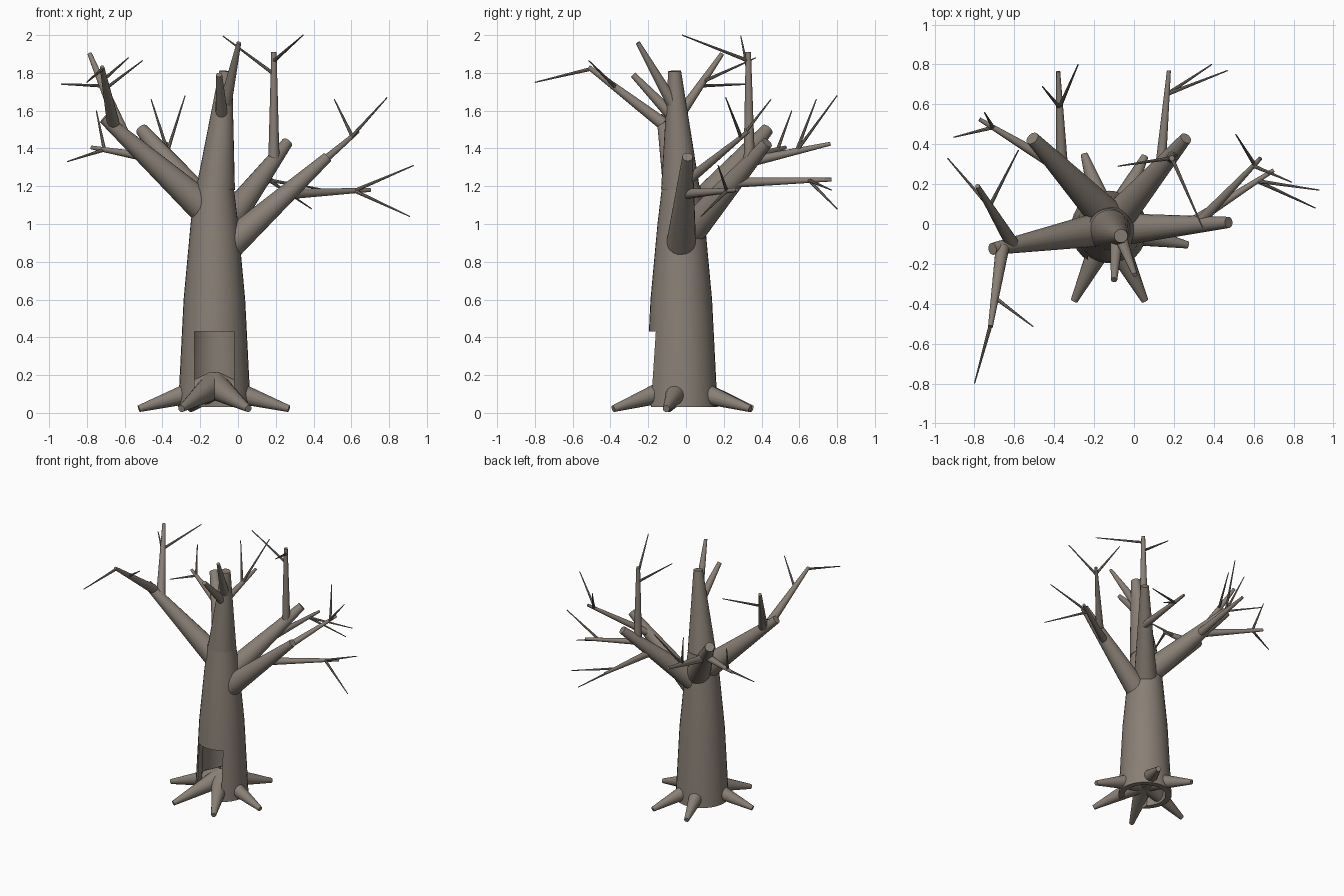
import bpy, bmesh, math
from mathutils import Vector

cube = bpy.data.objects.get("Cube")
if cube:
    bpy.data.objects.remove(cube, do_unlink=True)

BARK = (0.25, 0.213, 0.178, 1)
bark = bpy.data.materials.new("grey_brown_bark")
bark.use_nodes = True
bark.diffuse_color = BARK
shader = bark.node_tree.nodes["Principled BSDF"]
shader.inputs["Base Color"].default_value = BARK
shader.inputs["Roughness"].default_value = 0.9


def finish(name, bm):
    bmesh.ops.recalc_face_normals(bm, faces=bm.faces)
    mesh = bpy.data.meshes.new(name)
    bm.to_mesh(mesh)
    bm.free()
    mesh.materials.append(bark)
    obj = bpy.data.objects.new(name, mesh)
    bpy.context.collection.objects.link(obj)
    return obj


def smooth(obj):
    bpy.ops.object.select_all(action='DESELECT')
    obj.select_set(True)
    bpy.context.view_layer.objects.active = obj
    bpy.ops.object.shade_smooth_by_angle(angle=math.radians(35))


def limb(name, start, end, r1, r2, sides=16):
    """Tapered round limb between two points."""
    a, b = Vector(start), Vector(end)
    axis = b - a
    bm = bmesh.new()
    bmesh.ops.create_cone(bm, cap_ends=True, segments=sides, radius1=r1,
                          radius2=r2, depth=axis.length)
    obj = finish(name, bm)
    obj.rotation_mode = 'QUATERNION'
    obj.rotation_quaternion = axis.to_track_quat('Z', 'Y')
    obj.location = (a + b) / 2
    smooth(obj)
    return obj


def bough(name, start, end, twigs, r1=0.028, r2=0.01):
    """Secondary branch with thin twigs: (fraction along, tip)."""
    limb(name, start, end, r1, r2)
    for i, (t, tip) in enumerate(twigs):
        base = Vector(start).lerp(Vector(end), t)
        limb(f"{name}_twig_{i + 1}", base, tip, 0.010, 0.003, 8)


# Hollow lower trunk, turned from a profile
CX, CY = -0.125, -0.025
profile = [(0, 1.2), (0.102, 1.2), (0.126, 1.0), (0.163, 0.6), (0.192, 0.03),
           (0.150, 0.03), (0.125, 0.6), (0.07, 1.1), (0, 1.1)]
bm = bmesh.new()
points = [bm.verts.new((r, 0, z)) for r, z in profile]
edges = [bm.edges.new(pair) for pair in zip(points, points[1:])]
bmesh.ops.spin(bm, geom=points + edges, cent=(0, 0, 0), axis=(0, 0, 1),
               angle=math.tau, steps=32)
bmesh.ops.remove_doubles(bm, verts=bm.verts, dist=0.0005)
trunk = finish("lower_trunk", bm)
trunk.location = (CX, CY, 0)

# Doorway opening in the front of the trunk
bm = bmesh.new()
bmesh.ops.create_cube(bm, size=1)
cutter = finish("doorway_cutter", bm)
cutter.scale = (0.21, 0.35, 0.46)
cutter.location = (CX, CY - 0.205, 0.2)
cutter.hide_render = True
cut = trunk.modifiers.new("doorway", 'BOOLEAN')
cut.operation, cut.solver, cut.object = 'DIFFERENCE', 'EXACT', cutter
bpy.context.view_layer.objects.active = trunk
trunk.select_set(True)
bpy.ops.object.modifier_apply(modifier=cut.name)
bpy.data.objects.remove(cutter, do_unlink=True)
smooth(trunk)

# Upper trunk and its two front stubs
limb("upper_trunk", (-0.118, -0.03, 1.19), (-0.065, -0.06, 1.81), 0.102, 0.034, 24)
limb("front_stub_low", (-0.085, -0.06, 1.56), (-0.1, -0.28, 1.79), 0.034, 0.016)
limb("front_stub_high", (-0.07, -0.06, 1.62), (0.005, -0.255, 1.96), 0.034, 0.012)

# Roots radiating from the trunk centre
root_tips = [(-0.3, -0.385), (0.055, -0.385), (0.27, -0.105),
             (0.055, 0.34), (-0.25, 0.35), (-0.525, -0.09)]
for i, (x, y) in enumerate(root_tips):
    limb(f"root_{i + 1}", (CX, CY, 0.145), (x, y, 0.022), 0.075, 0.018)

# Main branches
limb("right_branch", (-0.14, -0.02, 1.05), (-0.71, -0.125, 1.56), 0.09, 0.03, 20)
limb("left_branch", (-0.1, -0.03, 0.84), (0.475, 0.008, 1.355), 0.085, 0.028, 20)
limb("back_right_branch", (-0.13, 0.03, 1.04), (-0.51, 0.43, 1.5), 0.09, 0.034, 20)
limb("back_left_branch", (-0.1, 0.01, 0.95), (0.26, 0.43, 1.43), 0.085, 0.03, 20)

# Secondary branches with twigs
bough("right_front_bough", (-0.66, -0.12, 1.53), (-0.72, -0.515, 1.83),
      [(0.97, (-0.8, -0.8, 1.75)), (0.63, (-0.505, -0.515, 1.865))], 0.034, 0.012)
bough("right_back_bough", (-0.61, -0.1, 1.48), (-0.785, 0.19, 1.9),
      [(0.65, (-0.58, 0.37, 1.88)), (0.6, (-0.935, 0.33, 1.74))], 0.034, 0.012)
bough("left_upper_bough", (0.33, 0.01, 1.23), (0.635, 0.33, 1.49),
      [(0.88, (0.79, 0.21, 1.67)), (0.9, (0.51, 0.45, 1.66))])
bough("left_lower_bough", (0.28, 0.0, 1.16), (0.7, 0.27, 1.18),
      [(0.8, (0.93, 0.17, 1.31)), (0.8, (0.91, 0.08, 1.04))])
bough("back_left_low_bough", (0.13, 0.25, 1.22), (0.175, 0.77, 1.235),
      [(0.77, (0.39, 0.8, 1.08)), (0.77, (0.47, 0.77, 1.18))])
bough("back_left_tall_bough", (0.19, 0.335, 1.33), (0.19, 0.33, 1.91),
      [(0.8, (-0.08, 0.29, 1.995)), (0.92, (0.345, -0.02, 2.0))], 0.03, 0.014)
bough("back_right_long_bough", (-0.36, 0.25, 1.31), (-0.38, 0.765, 1.425),
      [(0.65, (-0.46, 0.69, 1.66)), (0.65, (-0.28, 0.8, 1.68))], 0.032, 0.01)
bough("back_right_side_bough", (-0.4, 0.3, 1.34), (-0.775, 0.525, 1.405),
      [(0.82, (-0.75, 0.56, 1.6)), (0.82, (-0.905, 0.435, 1.33))], 0.03, 0.01)
